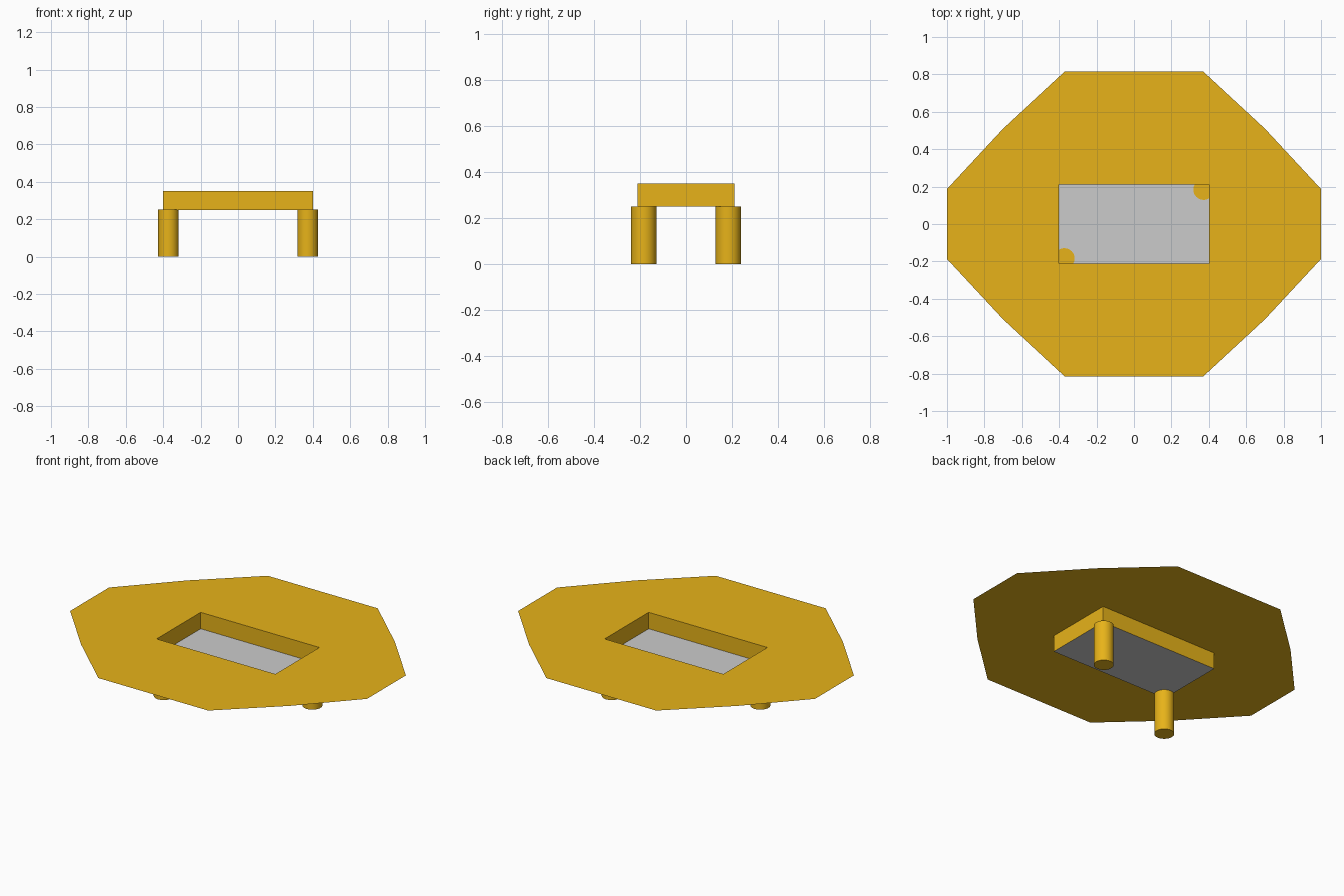
import bpy, bmesh

if "Cube" in bpy.data.objects:
    bpy.data.objects.remove(bpy.data.objects["Cube"])

TOP, FLOOR = 0.35, 0.25      # sheet height, basin floor height
HX, HY = 0.40, 0.212         # basin half sizes

gold = bpy.data.materials.new("gold")
gold.diffuse_color = (0.8, 0.45, 0.01, 1)
gold.use_nodes = True
gold.node_tree.nodes["Principled BSDF"].inputs["Base Color"].default_value = gold.diffuse_color


def finish(bm, name, mat=None):
    mesh = bpy.data.meshes.new(name)
    bm.to_mesh(mesh)
    bm.free()
    obj = bpy.data.objects.new(name, mesh)
    bpy.context.collection.objects.link(obj)
    if mat:
        mesh.materials.append(mat)
    return obj


def loop(bm, points, z):
    verts = [bm.verts.new((x, y, z)) for x, y in points]
    edges = [bm.edges.new((verts[i - 1], verts[i])) for i in range(len(verts))]
    return verts, edges


# One quarter of the outline, mirrored round to all four
quarter = [(1.0, 0.187), (0.70, 0.51), (0.37, 0.815)]
half = quarter + [(-x, y) for x, y in reversed(quarter)]
outline = half + [(-x, -y) for x, y in half]
basin = [(HX, HY), (-HX, HY), (-HX, -HY), (HX, -HY)]

# Thin top sheet with a rectangular opening
bm = bmesh.new()
_, outer = loop(bm, outline, TOP)
_, inner = loop(bm, basin, TOP)
bmesh.ops.triangle_fill(bm, use_beauty=True, edges=outer + inner, normal=(0, 0, 1))
for f in bm.faces:
    f.normal_update()
    if f.normal.z < 0:
        f.normal_flip()
bmesh.ops.dissolve_limit(bm, angle_limit=0.01, verts=bm.verts[:], edges=bm.edges[:])
finish(bm, "top_sheet", gold)

# Basin side walls, facing inwards
bm = bmesh.new()
upper, _ = loop(bm, basin, TOP)
lower, _ = loop(bm, basin, FLOOR)
for i in range(4):
    bm.faces.new((upper[i - 1], upper[i], lower[i], lower[i - 1]))
finish(bm, "basin_walls", gold)

# Basin floor
bm = bmesh.new()
verts, _ = loop(bm, basin, FLOOR)
bm.faces.new(verts)
finish(bm, "basin_floor")

# Two round legs at opposite corners, caps just showing through the floor
for name, s in (("front_left_leg", -1), ("back_right_leg", 1)):
    height = FLOOR + 0.001
    bpy.ops.mesh.primitive_cylinder_add(vertices=32, radius=0.055, depth=height,
                                        location=(s * 0.372, s * 0.184, height / 2))
    leg = bpy.context.object
    leg.name = name
    leg.data.materials.append(gold)
    bpy.ops.object.shade_smooth_by_angle()
